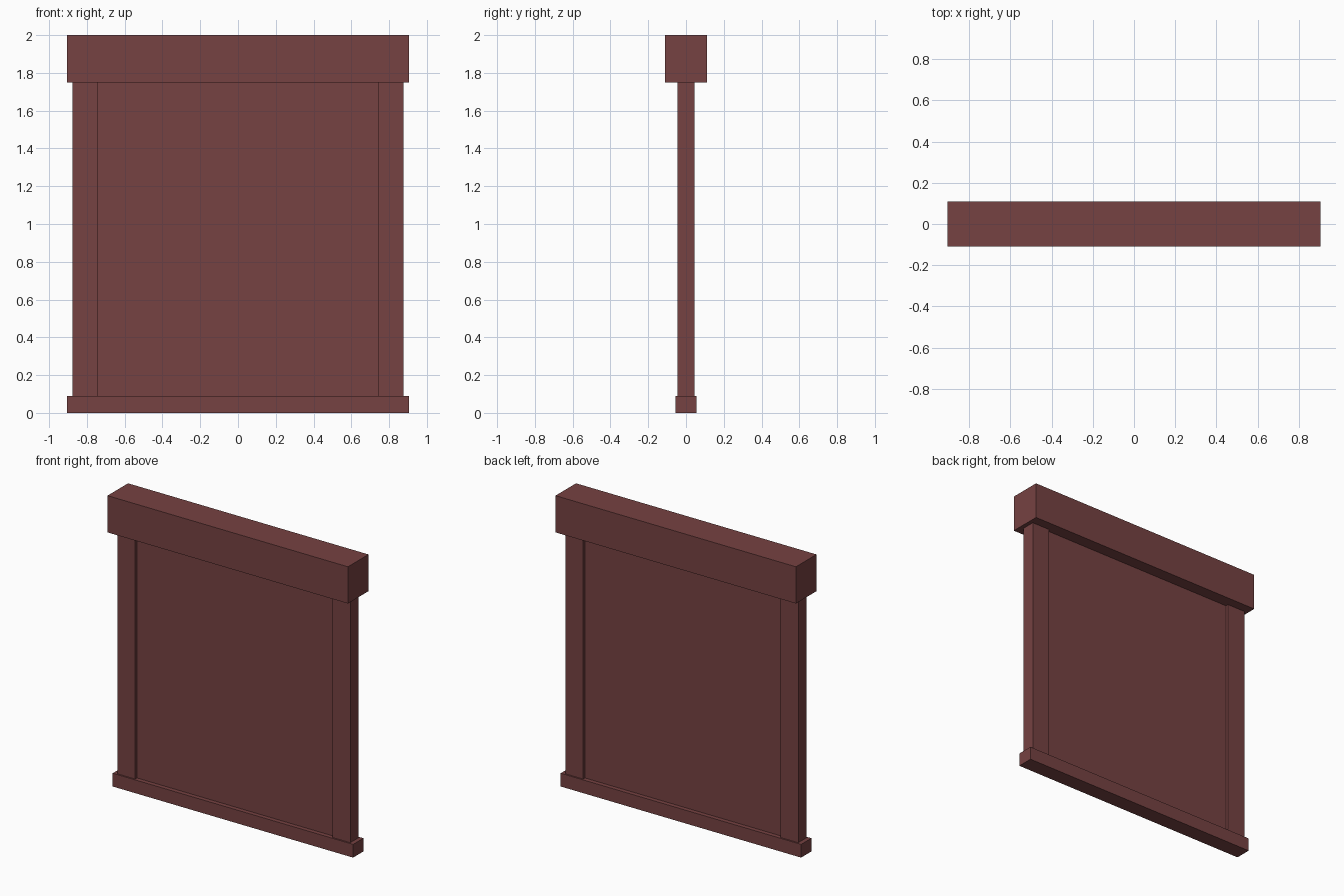
import bpy

if "Cube" in bpy.data.objects:
    bpy.data.objects.remove(bpy.data.objects["Cube"], do_unlink=True)

wood = bpy.data.materials.new("reddish brown")
wood.use_nodes = True
colour = (0.181, 0.054, 0.054, 1)
wood.diffuse_color = colour
wood.node_tree.nodes["Principled BSDF"].inputs["Base Color"].default_value = colour


def box(name, width, depth, bottom, top, x=0):
    """Box centred on y = 0, spanning bottom to top."""
    bpy.ops.mesh.primitive_cube_add(size=1, location=(x, 0, (bottom + top) / 2))
    obj = bpy.context.object
    obj.name = name
    obj.scale = (width, depth, top - bottom)
    bpy.ops.object.transform_apply(location=False, rotation=False, scale=True)
    obj.data.materials.append(wood)
    return obj


SILL_TOP, HEAD_BOTTOM = 0.09, 1.75

# Head box and bottom sill
box("head_box", 1.81, 0.22, HEAD_BOTTOM, 2)
box("bottom_sill", 1.81, 0.11, 0, SILL_TOP)

# Side posts
for side, x in (("left", 0.81), ("right", -0.81)):
    box(side + "_post", 0.134, 0.09, SILL_TOP, HEAD_BOTTOM, x)

# Recessed panel between the posts
box("panel", 1.486, 0.05, SILL_TOP, HEAD_BOTTOM)
